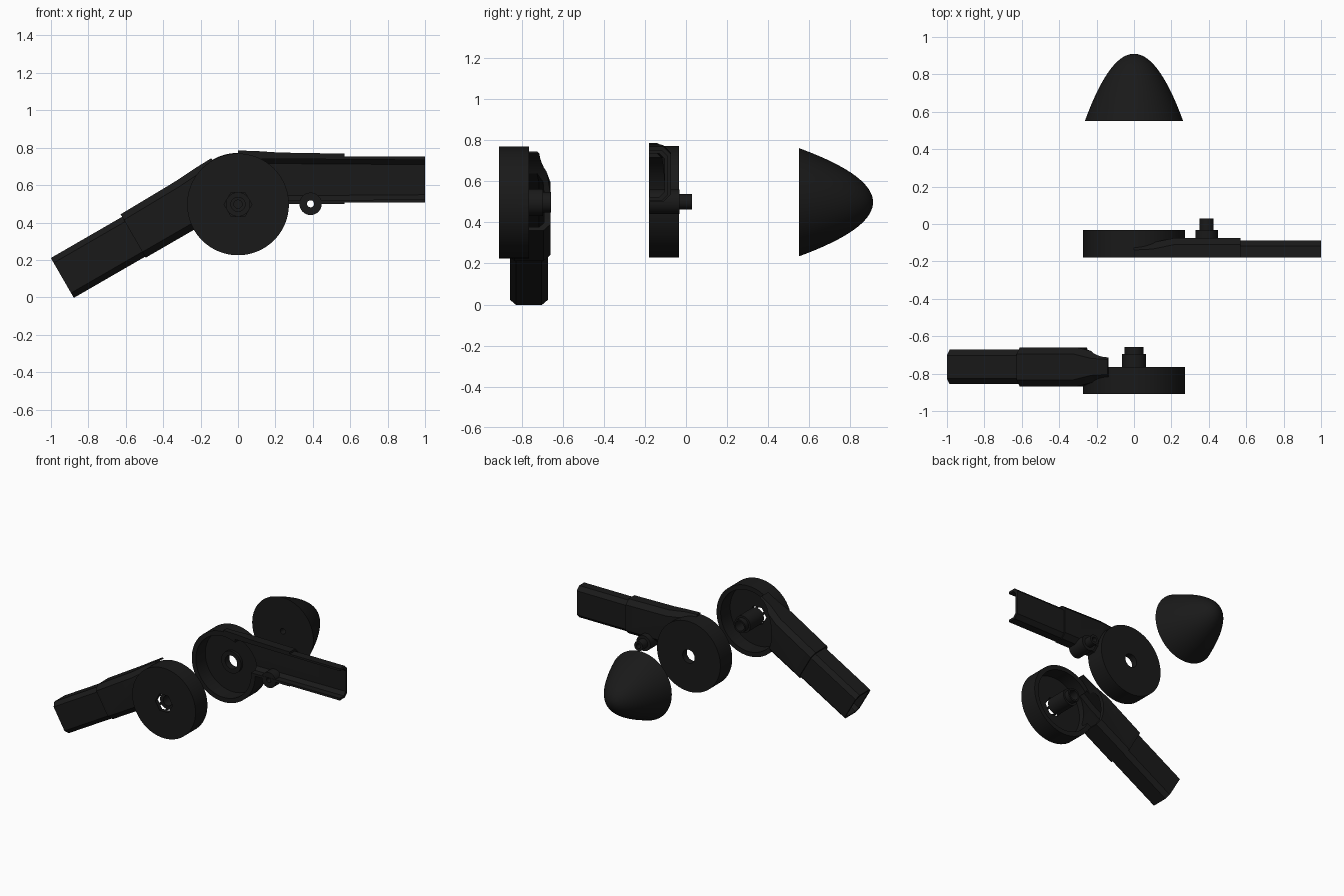
import bpy, bmesh, math
from mathutils import Matrix, Vector

if "Cube" in bpy.data.objects:
    bpy.data.objects.remove(bpy.data.objects["Cube"])

mat = bpy.data.materials.new("black_plastic")
mat.diffuse_color = (0.01, 0.01, 0.01, 1)
mat.use_nodes = True
mat.node_tree.nodes["Principled BSDF"].inputs["Base Color"].default_value = mat.diffuse_color


def add_object(name, bm):
    bmesh.ops.recalc_face_normals(bm, faces=bm.faces)
    me = bpy.data.meshes.new(name)
    bm.to_mesh(me)
    bm.free()
    ob = bpy.data.objects.new(name, me)
    bpy.context.collection.objects.link(ob)
    me.materials.append(mat)
    return ob


def cyl(r, y0, y1, x=0, z=0, seg=64):
    # cylinder running along y
    bm = bmesh.new()
    m = Matrix.Translation((x, (y0 + y1) / 2, z)) @ Matrix.Rotation(math.pi / 2, 4, 'X')
    bmesh.ops.create_cone(bm, cap_ends=True, segments=seg, radius1=r, radius2=r,
                          depth=abs(y1 - y0), matrix=m)
    return add_object("helper", bm)


def loft(stations, full, low):
    # chamfered box sections (u, v0, v1, depth, chamfer) joined along x
    bm = bmesh.new()
    rings = []
    for u, v0, v1, d, c in stations:
        half = [(d - c, v0), (d, v0 + c), (d, v1 - c), (d - c, v1)]
        if full:
            pts = half + [(-y, z) for y, z in reversed(half)]
        else:
            pts = [(low, v0)] + half + [(low, v1)]
        rings.append([bm.verts.new((u, y, z)) for y, z in pts])
    for a, b in zip(rings, rings[1:]):
        for i in range(len(a)):
            j = (i + 1) % len(a)
            bm.faces.new((a[i], a[j], b[j], b[i]))
    bm.faces.new(rings[0])
    bm.faces.new(rings[-1])
    return add_object("helper", bm)


def boolean(ob, tool, op):
    mod = ob.modifiers.new("cut", 'BOOLEAN')
    mod.operation, mod.solver, mod.object = op, 'EXACT', tool
    bpy.context.view_layer.objects.active = ob
    bpy.ops.object.modifier_apply(modifier=mod.name)
    bpy.data.objects.remove(tool)


def smooth(ob):
    bpy.ops.object.select_all(action='DESELECT')
    ob.select_set(True)
    bpy.context.view_layer.objects.active = ob
    bpy.ops.object.shade_smooth_by_angle(angle=math.radians(25))


def housing(name, full, length):
    # round cup (open at y = 0) with a tangent hollow arm along +x
    ob = cyl(0.272, 0, 0.146, seg=96)
    ob.name = name
    w = 0.018
    outer = [(0, 0, 0.285, 0.07, 0.03), (0.1, 0, 0.282, 0.08, 0.035),
             (0.22, 0, 0.274, 0.105, 0.035), (0.57, 0, 0.268, 0.105, 0.035),
             (0.57, 0.006, 0.252, 0.092, 0.03), (length, 0.006, 0.252, 0.092, 0.03)]
    inner = [(0.1, w, 0.24, 0.06, 0.025), (0.22, w, 0.24, 0.074, 0.025),
             (length + 0.05, 0.006 + w, 0.252 - w, 0.074, 0.025)]
    boolean(ob, loft(outer, full, 0), 'UNION')
    boolean(ob, cyl(0.237, -0.05, 0.116, seg=96), 'DIFFERENCE')
    if full:
        boolean(ob, cyl(0.274, -0.2, 0, seg=96), 'DIFFERENCE')
    boolean(ob, loft(inner, full, -0.05), 'DIFFERENCE')
    return ob


# front housing: full tube arm, stepped pivot, hex pocket
front = housing("front_housing", True, 1.01)
boolean(front, cyl(0.065, -0.068, 0.13), 'UNION')
boolean(front, cyl(0.05, -0.107, 0.1), 'UNION')
boolean(front, cyl(0.038, -0.2, 0.2, seg=32), 'DIFFERENCE')
boolean(front, cyl(0.074, 0.1, 0.2, seg=6), 'DIFFERENCE')
front.data.transform(Matrix.Translation((0, -0.764, 0.497)) @
                     Matrix.Rotation(math.radians(-30), 4, 'Y') @
                     Matrix.Rotation(math.pi, 4, 'Z'))
smooth(front)

# rear housing: half tube arm, through hole, stepped eye
rear = housing("rear_housing", False, 1.0)
boolean(rear, cyl(0.085, 0.095, 0.13), 'UNION')
boolean(rear, cyl(0.052, -0.1, 0.3, seg=48), 'DIFFERENCE')
boolean(rear, cyl(0.06, 0.002, 0.147, 0.388, 0, 32), 'UNION')
boolean(rear, cyl(0.037, 0.1, 0.208, 0.388, 0, 32), 'UNION')
boolean(rear, cyl(0.019, -0.1, 0.3, 0.388, 0, 24), 'DIFFERENCE')
rear.data.transform(Matrix.Translation((0, -0.179, 0.5)))
smooth(rear)

# parabolic knob with a small screw hole in its base
prof = [(0, 0.72), (0.022, 0.72), (0.022, 0.55)]
prof += [(0.263 * t, 0.91 - 0.36 * t * t) for t in [1 - i / 20 for i in range(21)]]
bm = bmesh.new()
vs = [bm.verts.new((r, y, 0)) for r, y in prof]
edges = [bm.edges.new(p) for p in zip(vs, vs[1:])]
bmesh.ops.spin(bm, geom=vs + edges, cent=(0, 0, 0), axis=(0, 1, 0),
               angle=2 * math.pi, steps=72)
bmesh.ops.remove_doubles(bm, verts=bm.verts, dist=1e-5)
bmesh.ops.translate(bm, verts=bm.verts, vec=Vector((0, 0, 0.498)))
smooth(add_object("knob", bm))
